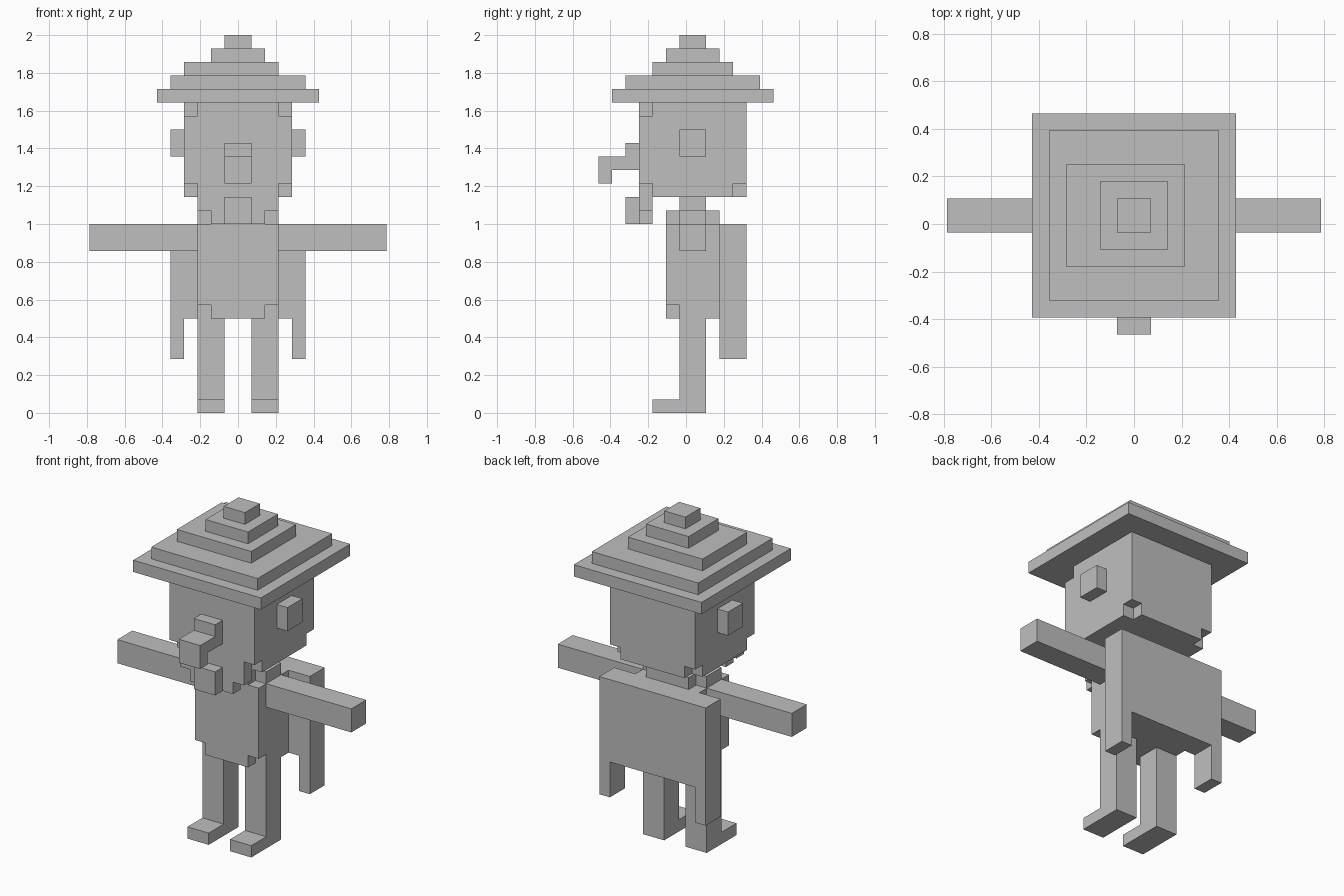
import bpy
import bmesh
import math
from itertools import product
from mathutils import Vector

if "Cube" in bpy.data.objects:
    bpy.data.objects.remove(bpy.data.objects["Cube"])

U = 1 / 14  # edge of one block; depth cells sit half a block off centre

grey = bpy.data.materials.new("plain grey")
grey.diffuse_color = (0.52, 0.52, 0.52, 1)
grey.use_nodes = True
grey.node_tree.nodes["Principled BSDF"].inputs["Base Color"].default_value = grey.diffuse_color


def cells(box):
    """Blocks inside (x0, x1, y0, y1, z0, z1)."""
    x0, x1, y0, y1, z0, z1 = box
    return set(product(range(x0, x1), range(y0, y1), range(z0, z1)))


def mirrored(box):
    return (-box[1], -box[0]) + tuple(box[2:])


def part(name, boxes, cuts=(), mirror=False):
    """Skin a union of boxes minus cuts, with coplanar faces merged."""
    solid = set()
    for b in boxes:
        solid |= cells(b)
        if mirror:
            solid |= cells(mirrored(b))
    for c in cuts:
        solid -= cells(c) | cells(mirrored(c))
    bm = bmesh.new()
    for cell in solid:
        for axis, side in product(range(3), (0, 1)):
            near = list(cell)
            near[axis] += 1 if side else -1
            if tuple(near) in solid:
                continue
            a, b = (axis + 1) % 3, (axis + 2) % 3
            quad = []
            for i, j in ((0, 0), (1, 0), (1, 1), (0, 1)):
                p = Vector(cell)
                p[axis] += side
                p[a] += i
                p[b] += j
                p.y -= 0.5
                quad.append(bm.verts.new(p * U))
            bm.faces.new(quad if side else quad[::-1])
    bmesh.ops.remove_doubles(bm, verts=bm.verts, dist=U * 0.01)
    bmesh.ops.dissolve_limit(bm, angle_limit=math.radians(1),
                             verts=bm.verts, edges=bm.edges)
    mesh = bpy.data.meshes.new(name)
    bm.to_mesh(mesh)
    bm.free()
    mesh.materials.append(grey)
    obj = bpy.data.objects.new(name, mesh)
    bpy.context.collection.objects.link(obj)


# Stepped hat
part("hat", [(-6, 6, -5, 7, 23, 24), (-5, 5, -4, 6, 24, 25),
             (-4, 3, -2, 4, 25, 26), (-2, 2, -1, 3, 26, 27),
             (-1, 1, 0, 2, 27, 28)])

# Head with chipped corners and a jaw plate at the front
part("head", [(-4, 4, -3, 5, 16, 23), (-3, 3, -3, -2, 15, 16),
              (-2, 2, -3, -2, 14, 15)],
     cuts=[(3, 4, -3, -2, 22, 23), (3, 4, -3, -2, 16, 17),
           (3, 4, 4, 5, 16, 17)])
part("chin_tuft", [(-1, 1, -4, -3, 14, 16)])
part("hooked_nose", [(-1, 1, -4, -3, 18, 20), (-1, 1, -6, -4, 18, 19),
                     (-1, 1, -6, -5, 17, 18)])
part("neck", [(-1, 1, 0, 2, 15, 16)])

# Torso with chipped top corners and lower front corners
part("torso", [(-3, 3, -1, 3, 7, 15)],
     cuts=[(2, 3, -1, 0, 14, 15), (2, 3, 2, 3, 14, 15),
           (2, 3, -1, 0, 7, 8)])

# Cape with two hanging tails
part("cape", [(-5, 5, 3, 5, 7, 14), (4, 5, 3, 5, 4, 7)], mirror=True)

# Paired limbs and ears
for side, flip in (("right", False), ("left", True)):
    for name, boxes in (
            ("ear", [(4, 5, 0, 2, 19, 21)]),
            ("arm", [(3, 11, 0, 2, 12, 14)]),
            ("leg", [(1, 3, 0, 2, 0, 7), (1, 3, -2, 0, 0, 1)])):
        part(f"{side}_{name}", [mirrored(b) if flip else b for b in boxes])
